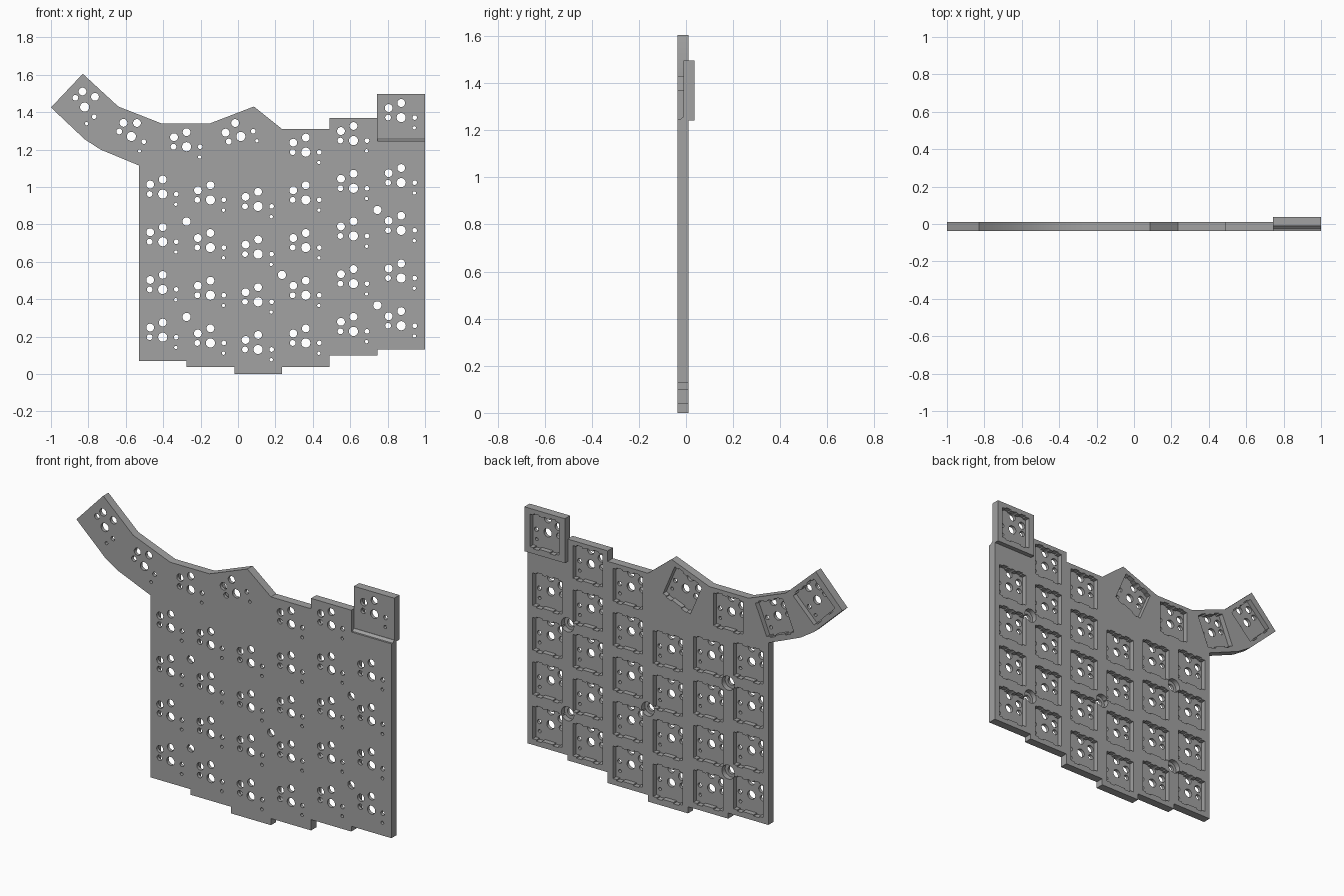
import bpy, bmesh, math

if "Cube" in bpy.data.objects:
    bpy.data.objects.remove(bpy.data.objects["Cube"])

PITCH = 0.255
MAIN = (-0.037, 0.0105)      # front and back of the main plate
PAD = (-0.0105, 0.037)       # front and back of the raised corner pad
POCKET_DEPTH = 0.029

grey = bpy.data.materials.new("plate grey")
grey.diffuse_color = (0.36, 0.36, 0.36, 1)
grey.use_nodes = True
grey.node_tree.nodes["Principled BSDF"].inputs["Base Color"].default_value = grey.diffuse_color


def prisms(name, items):
    """One object of prisms: each item is (x-z outline, y0, y1)."""
    bm = bmesh.new()
    for pts, y0, y1 in items:
        face = bm.faces.new([bm.verts.new((x, y0, z)) for x, z in pts])
        out = bmesh.ops.extrude_face_region(bm, geom=[face])
        moved = [v for v in out["geom"] if isinstance(v, bmesh.types.BMVert)]
        bmesh.ops.translate(bm, verts=moved, vec=(0, y1 - y0, 0))
    bmesh.ops.recalc_face_normals(bm, faces=bm.faces)
    mesh = bpy.data.meshes.new(name)
    bm.to_mesh(mesh)
    bm.free()
    mesh.materials.append(grey)
    ob = bpy.data.objects.new(name, mesh)
    bpy.context.collection.objects.link(ob)
    return ob


def combine(target, tool, operation):
    tool.hide_render = True
    mod = target.modifiers.new(operation, "BOOLEAN")
    mod.operation, mod.solver, mod.object = operation, "EXACT", tool
    bpy.context.view_layer.objects.active = target
    bpy.ops.object.modifier_apply(modifier=mod.name)
    bpy.data.objects.remove(tool)


def circle(x, z, r, n=24):
    return [(x + r * math.cos(2 * math.pi * i / n),
             z + r * math.sin(2 * math.pi * i / n)) for i in range(n)]


def place(pts, key):
    """Turn and move local points to a key position."""
    x, z, deg = key[:3]
    c, s = math.cos(math.radians(deg)), math.sin(math.radians(deg))
    return [(x + u * c - v * s, z + u * s + v * c) for u, v in pts]


# Main plate with stepped columns and a curved thumb arm
outline = [(-0.53, 0.07), (-0.275, 0.07), (-0.275, 0.038), (-0.02, 0.038),
           (-0.02, 0), (0.235, 0), (0.235, 0.038), (0.49, 0.038),
           (0.49, 0.1), (0.745, 0.1), (0.745, 0.13), (1, 0.13),
           (1, 1.245), (0.745, 1.245), (0.745, 1.37), (0.49, 1.37),
           (0.49, 1.31), (0.235, 1.31), (0.085, 1.43), (-0.155, 1.338),
           (-0.405, 1.338), (-0.64, 1.43), (-0.83, 1.605), (-1, 1.425),
           (-0.82, 1.255), (-0.735, 1.2), (-0.53, 1.115)]
plate = prisms("switch_plate", [(outline, *MAIN)])

# Raised corner pad
pad = prisms("corner_pad", [([(0.743, 1.242), (1, 1.242), (1, 1.497), (0.743, 1.497)], *PAD)])
combine(plate, pad, "UNION")

# Key positions: x, z, rotation, front y, back y
keys = []
for col, (z0, rows) in enumerate([(0.197, 4), (0.166, 4), (0.131, 4),
                                  (0.166, 5), (0.228, 5), (0.258, 4)]):
    x = -0.4025 + PITCH * col
    keys += [(x, z0 + PITCH * r, 0, *MAIN) for r in range(rows)]
keys += [(-0.275, 1.215, 0, *MAIN), (0.015, 1.27, 23, *MAIN),
         (-0.57, 1.27, -22.5, *MAIN), (-0.82, 1.427, -45, *MAIN),
         (0.8725, 1.371, 0, *PAD)]

# Square pockets at the back with small clip notches above and below
h, n = 0.0935, 0.101
edge = [(-h, h), (-0.07, h), (-0.07, n), (-0.035, n), (-0.035, h),
        (0.035, h), (0.035, n), (0.07, n), (0.07, h), (h, h)]
pocket = edge + [(-u, -v) for u, v in edge]
combine(plate, prisms("pockets", [(place(pocket, k), k[4] - POCKET_DEPTH, k[4] + 0.02)
                                  for k in keys]), "DIFFERENCE")

# Screw counterbores at the back
screws = [(-0.275, 0.815), (-0.275, 0.305), (0.235, 0.53), (0.745, 0.877), (0.745, 0.367)]
combine(plate, prisms("counterbores", [(circle(x, z, 0.04, 32), MAIN[1] - 0.03, 0.05)
                                       for x, z in screws]), "DIFFERENCE")

# Through holes for the switch pins and the screws
pins = [(0, 0, 0.0245), (0, 0.078, 0.021), (-0.067, 0.051, 0.021),
        (-0.07, 0, 0.0155), (0.072, 0, 0.0125), (0.07, -0.055, 0.009)]
holes = [(place(circle(*p), k), -0.1, 0.1) for k in keys for p in pins]
holes += [(circle(x, z, 0.022), -0.1, 0.1) for x, z in screws]
combine(plate, prisms("holes", holes), "DIFFERENCE")

# Sloped fillet between the plate top and the pad front
fillet = prisms("pad_fillet", [([(0.745, 1.245), (1, 1.245), (1, 1.257), (0.745, 1.257)],
                                -0.026, PAD[0])])
for v in fillet.data.vertices:
    if v.co.y < -0.02 and v.co.z > 1.25:
        v.co.y = PAD[0] - 0.002

# Smooth hole walls, sharp plate edges
bpy.ops.object.select_all(action="DESELECT")
plate.select_set(True)
bpy.context.view_layer.objects.active = plate
bpy.ops.object.shade_smooth_by_angle(angle=math.radians(30))
